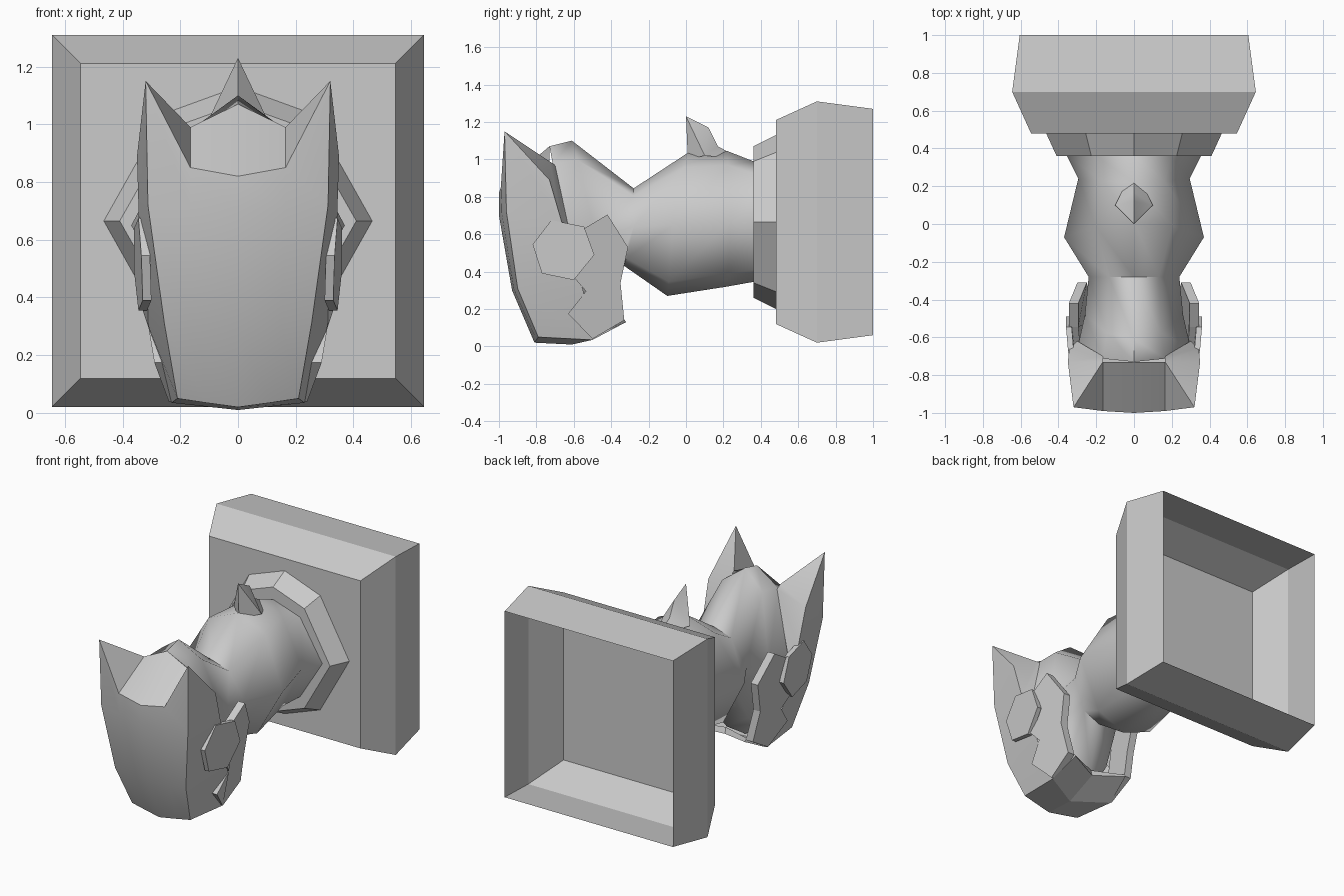
import bpy, bmesh, math

if "Cube" in bpy.data.objects:
    bpy.data.objects.remove(bpy.data.objects["Cube"])


def make(name, verts, faces, mirror=False, smooth=0):
    """Build a mesh object, optionally mirrored in x."""
    bm = bmesh.new()
    for s in ((1, -1) if mirror else (1,)):
        vs = [bm.verts.new((s * x, y, z)) for x, y, z in verts]
        for f in faces:
            bm.faces.new([vs[i] for i in (f if s > 0 else f[::-1])])
    bmesh.ops.remove_doubles(bm, verts=bm.verts, dist=0.0005)
    bmesh.ops.recalc_face_normals(bm, faces=bm.faces)
    me = bpy.data.meshes.new(name)
    bm.to_mesh(me)
    bm.free()
    ob = bpy.data.objects.new(name, me)
    bpy.context.collection.objects.link(ob)
    if smooth:
        bpy.ops.object.select_all(action='DESELECT')
        bpy.context.view_layer.objects.active = ob
        ob.select_set(True)
        bpy.ops.object.shade_smooth_by_angle(angle=math.radians(smooth))
    return ob


def loft(name, rings, caps=(), smooth=0):
    """Skin equal-length rings of points."""
    n = len(rings[0])
    verts = [p for r in rings for p in r]
    faces = [(k * n + i, k * n + (i + 1) % n, (k + 1) * n + (i + 1) % n, (k + 1) * n + i)
             for k in range(len(rings) - 1) for i in range(n)]
    for k in caps:
        faces.append([k * n + i for i in range(n)])
    return make(name, verts, faces, smooth=smooth)


def ring(top, side, bottom):
    """Octagonal section from its top, side and bottom points."""
    x, y, z = side

    def mid(end):
        return (y + 0.75 * (end[0] - y), z + 0.8 * (end[1] - z))
    u, l = mid(top), mid(bottom)
    return [(0, *top), (.55 * x, *u), (x, y, z), (.55 * x, *l),
            (0, *bottom), (-.55 * x, *l), (-x, y, z), (-.55 * x, *u)]


def plate(name, outline, depth):
    """Thin side plate extruded inwards, on both sides."""
    n = len(outline)
    verts = outline + [(x - depth, y, z) for x, y, z in outline]
    faces = [list(range(n)), list(range(2 * n - 1, n - 1, -1))]
    faces += [(i, (i + 1) % n, n + (i + 1) % n, n + i) for i in range(n)]
    return make(name, verts, faces, mirror=True)


# Wall plaque: bevelled shell, open at the back
def square(h, y):
    return [(-h, y, .665 - h), (h, y, .665 - h), (h, y, .665 + h), (-h, y, .665 + h)]


loft("wall_plaque", [square(.545, .48), square(.645, .70), square(.605, 1.0)], caps=[0])

# Octagonal collar
loft("collar", [ring((.36, 1.07), (.41, .36, .665), (.36, .26)),
                ring((.48, 1.13), (.465, .48, .665), (.48, .20))], caps=[0])

# Neck and skull
loft("neck_and_skull", [
    ring((.36, .99), (.355, .36, .665), (.36, .345)),
    ring((.22, 1.045), (.295, .24, .665), (.22, .32)),
    ring((.01, 1.035), (.37, -.07, .65), (-.10, .27)),
    ring((-.28, .845), (.24, -.28, .64), (-.33, .43)),
    ring((-.61, 1.10), (.26, -.48, .58), (-.42, .14)),
    ring((-.73, 1.07), (.30, -.66, .60), (-.61, .02)),
], caps=[5], smooth=55)

# Mane spike on the neck
make("mane_spike", [(0, 0, 1.23), (0, .01, 1.0), (.10, .10, 1.02),
                    (0, .12, 1.17), (0, .17, 1.07), (0, .30, 1.0)],
     [(0, 1, 2), (0, 2, 3), (3, 2, 4), (4, 2, 5)], mirror=True, smooth=30)

# Face mask: half of the front, side panel and pointed ear
mask = [
    (0, -.73, 1.07), (.165, -.73, .99),                          # brow 0-1
    (0, -1.0, .82), (.165, -.99, .85), (.32, -.97, 1.15), (.35, -.73, .89),   # ear row 2-5
    (0, -1.0, .70), (.165, -.985, .71), (.312, -.96, .72), (.343, -.66, .65),  # eye row 6-9
    (0, -.93, .30), (.15, -.92, .305), (.255, -.90, .31), (.31, -.55, .30),   # muzzle row 10-13
    (0, -.81, .02), (.11, -.80, .035), (.21, -.79, .05), (.23, -.50, .035),   # chin row 14-17
    (.165, -.70, .97), (.30, -.62, .60)]
faces = [(0, 2, 3, 1), (1, 3, 4), (1, 4, 5), (1, 5, 9, 18), (18, 9, 19)]
for a in (2, 6, 10):
    faces += [(a + i, a + 4 + i, a + 5 + i, a + 1 + i) for i in range(3)]
make("face_mask", mask, faces, mirror=True, smooth=32)

# Jaw underside and back
make("jaw", [(0, -.81, .02), (.21, -.79, .05), (.23, -.50, .035), (0, -.61, .01),
             (.20, -.32, .13), (0, -.40, .10), (.20, -.335, .15), (0, -.41, .14)],
     [(0, 1, 2, 3), (3, 2, 4, 5), (5, 4, 6, 7)], mirror=True)

# Cheek plates
plate("cheek_plate", [
    (.335, -.64, .56), (.345, -.545, .63), (.345, -.42, .705), (.30, -.31, .53),
    (.29, -.35, .34), (.25, -.33, .14), (.24, -.50, .04), (.29, -.63, .175),
    (.31, -.535, .295), (.335, -.60, .37)], .05)

# Hexagonal eye guards
plate("eye_guard", [
    (.335, -.82, .545), (.345, -.72, .675), (.36, -.545, .64),
    (.36, -.49, .49), (.345, -.60, .355), (.33, -.77, .39)], .03)
